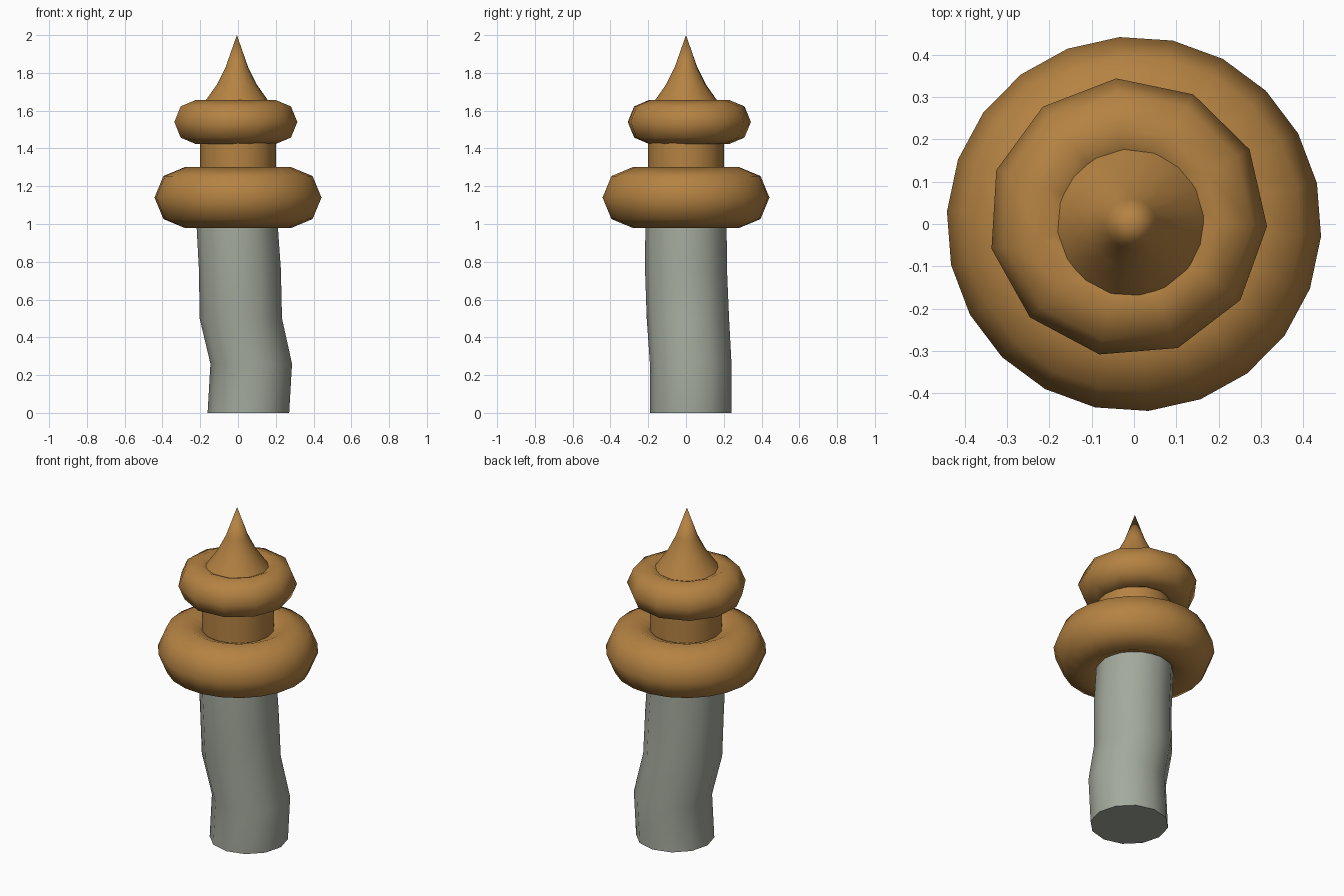
import bpy, bmesh, math

if "Cube" in bpy.data.objects:
    bpy.data.objects.remove(bpy.data.objects["Cube"])


def material(name, rgb):
    m = bpy.data.materials.new(name)
    m.diffuse_color = (*rgb, 1)
    m.use_nodes = True
    m.node_tree.nodes["Principled BSDF"].inputs["Base Color"].default_value = m.diffuse_color
    return m


BRASS = material("warm bronze", (0.46, 0.225, 0.055))
STONE = material("grey green", (0.37, 0.40, 0.335))


def loft(name, sections, sides, mat, turn=0.0, closed=False):
    """Join rings given as (x, y, z, radius); radius 0 makes a point."""
    bm = bmesh.new()
    rings = []
    for x, y, z, r in sections:
        if r == 0:
            rings.append([bm.verts.new((x, y, z))] * sides)
            continue
        ring = []
        for i in range(sides):
            a = turn + math.tau * i / sides
            ring.append(bm.verts.new((x + r * math.cos(a), y + r * math.sin(a), z)))
        rings.append(ring)
    pairs = list(zip(rings, rings[1:]))
    if closed:
        pairs.append((rings[-1], rings[0]))
    for lo, hi in pairs:
        for i in range(sides):
            j = (i + 1) % sides
            bm.faces.new(list(dict.fromkeys((lo[i], lo[j], hi[j], hi[i]))))
    if not closed:
        for ring, sec in ((rings[0], sections[0]), (rings[-1], sections[-1])):
            if sec[3] > 0:
                bm.faces.new(ring)
    bmesh.ops.recalc_face_normals(bm, faces=bm.faces)
    mesh = bpy.data.meshes.new(name)
    bm.to_mesh(mesh)
    bm.free()
    mesh.materials.append(mat)
    ob = bpy.data.objects.new(name, mesh)
    bpy.context.collection.objects.link(ob)
    bpy.ops.object.select_all(action='DESELECT')
    ob.select_set(True)
    bpy.context.view_layer.objects.active = ob
    bpy.ops.object.shade_smooth_by_angle(angle=math.radians(60))
    return ob


def ring(name, x, y, z, major, minor, sides, turn):
    """Ring with an eight-sided cross-section."""
    secs = []
    for k in range(8):
        a = math.tau * k / 8
        secs.append((x, y, z + minor * math.sin(a), major + minor * math.cos(a)))
    return loft(name, secs, sides, BRASS, math.radians(turn), closed=True)


# crooked stem
loft("stem", [(0.055, 0.025, 0, 0.216), (0.07, 0.025, 0.26, 0.216),
              (0.015, 0.01, 0.5, 0.218), (0.01, 0.0, 0.76, 0.217),
              (-0.005, 0.0, 1.0, 0.215), (-0.005, 0.0, 1.12, 0.21)], 12, STONE)

# two rings and the neck between them
ring("lower_ring", 0, 0, 1.14, 0.282, 0.161, 22, -3.8)
ring("upper_ring", -0.015, 0.015, 1.54, 0.213, 0.117, 11, -3.5)
loft("neck", [(0, 0, 1.12, 0.2), (0, 0, 1.56, 0.2)], 16, BRASS)

# concave pointed tip
loft("spike", [(-0.006, 0, 1.60, 0.2), (-0.006, 0, 1.655, 0.165), (-0.006, 0, 1.74, 0.105),
               (-0.006, 0, 1.83, 0.06), (-0.006, 0, 2.0, 0)], 16, BRASS, 0.1)
